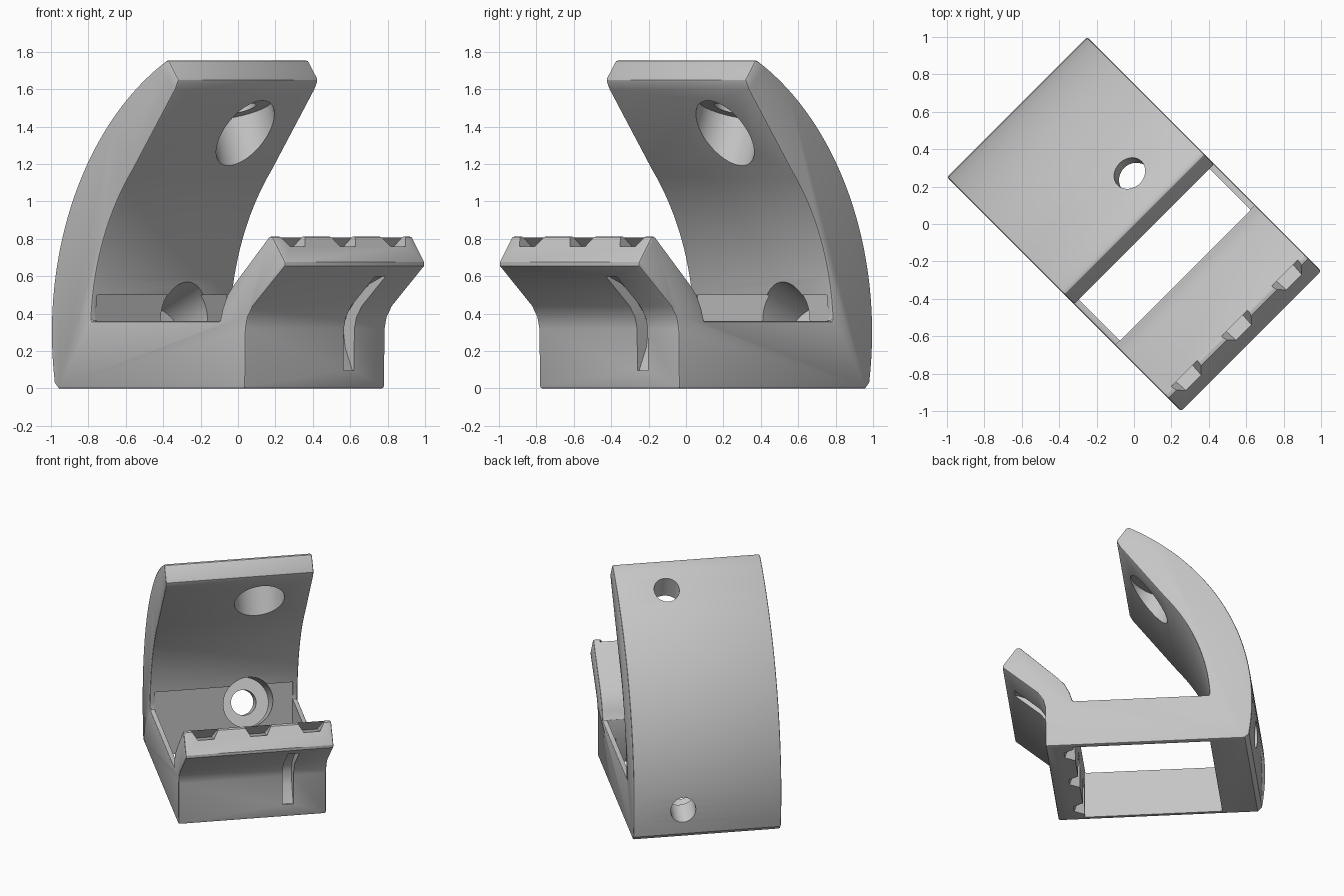
import bpy, bmesh, math
from mathutils import Vector, Matrix

if "Cube" in bpy.data.objects:
    bpy.data.objects.remove(bpy.data.objects["Cube"], do_unlink=True)

HALF = 0.53                      # half width of the bracket
ARC = Vector((0.766, 0.30))      # centre of the curved back
HOLE_Y = 0.175

grey = bpy.data.materials.new("light_grey")
grey.use_nodes = True
grey.diffuse_color = (0.56, 0.56, 0.56, 1)
grey.node_tree.nodes["Principled BSDF"].inputs["Base Color"].default_value = grey.diffuse_color


def finish(bm, name):
    bmesh.ops.recalc_face_normals(bm, faces=bm.faces)
    mesh = bpy.data.meshes.new(name)
    bm.to_mesh(mesh)
    bm.free()
    mesh.materials.append(grey)
    obj = bpy.data.objects.new(name, mesh)
    bpy.context.collection.objects.link(obj)
    return obj


def prism(name, profile, y0, y1):
    """Extrude a side profile (x, z) across the width."""
    bm = bmesh.new()
    face = bm.faces.new([bm.verts.new((x, y0, z)) for x, z in profile])
    new = bmesh.ops.extrude_face_region(bm, geom=[face])["geom"]
    bmesh.ops.translate(bm, verts=[v for v in new if isinstance(v, bmesh.types.BMVert)],
                        vec=(0, y1 - y0, 0))
    return finish(bm, name)


def wedge(name, y, rows):
    """Convex cutter from (x, half width, z) rows mirrored about y."""
    bm = bmesh.new()
    for x, w, z in rows:
        for s in (-1, 1):
            bm.verts.new((x, y + s * w, z))
    bmesh.ops.convex_hull(bm, input=bm.verts)
    return finish(bm, name)


def bore(name, start, end, radius):
    """Cylinder cutter between two side-plane points."""
    a, b = (Vector((p[0], HOLE_Y, p[1])) for p in (start, end))
    axis = b - a
    place = Matrix.Translation((a + b) / 2) @ axis.to_track_quat("Z", "Y").to_matrix().to_4x4()
    bm = bmesh.new()
    bmesh.ops.create_cone(bm, cap_ends=True, segments=48, radius1=radius, radius2=radius,
                          depth=axis.length, matrix=place)
    return finish(bm, name)


def arc(radius, z0, z1, count):
    a0, a1 = (math.asin((z - ARC.y) / radius) for z in (z0, z1))
    angles = [a0 + (a1 - a0) * i / count for i in range(count + 1)]
    return [(ARC.x - radius * math.cos(a), ARC.y + radius * math.sin(a)) for a in angles]


def apply_modifier(obj, mod):
    bpy.context.view_layer.objects.active = obj
    bpy.ops.object.modifier_apply(modifier=mod.name)


def cut(obj, cutter):
    mod = obj.modifiers.new("cut", "BOOLEAN")
    mod.operation, mod.solver, mod.object = "DIFFERENCE", "EXACT", cutter
    apply_modifier(obj, mod)
    bpy.data.objects.remove(cutter, do_unlink=True)


# Side profile: front hook, cradle floor, curved arm
hook = [(0.58, 0), (0.585, 0.32), (0.60, 0.38), (0.64, 0.44), (0.885, 0.655),
        (0.885, 0.675), (0.79, 0.81), (0.764, 0.815),
        (0.488, 0.55), (0.445, 0.50), (0.41, 0.43), (0.389, 0.36)]
inner = arc(1.35, 0.36, 1.17, 18)
tip = [(0.055, 1.60), (0.08, 1.65), (0.005, 1.755)]
outer = arc(1.65, 0.03, 1.752, 36)[::-1]
foot = [(outer[-1][0] + 0.03, 0)]
bracket = prism("curved_bracket", hook + inner + tip + outer + foot, -HALF, HALF)

# Softened outside edges
bevel = bracket.modifiers.new("soft_edges", "BEVEL")
bevel.width, bevel.segments, bevel.limit_method = 0.012, 2, "ANGLE"
bevel.angle_limit = math.radians(50)
apply_modifier(bracket, bevel)

# Open floor leaving two thin side rails
cut(bracket, prism("floor_opening", [(-0.583, -0.2), (0.389, -0.2), (0.389, 0.5), (-0.583, 0.5)],
                   -0.495, 0.495))

# Notches in the hook lip and the foot of the front wall
for y in (-0.375, 0.005, 0.385):
    cut(bracket, wedge("lip_notch", y, [(0.64, 0.07, 0.692), (0.95, 0.05, 0.806), (0.95, 0.145, 1.0)]))
    cut(bracket, wedge("foot_notch", y, [(0.385, 0.05, 0.24), (0.475, 0.03, -0.05), (0.33, 0.12, -0.05)]))

# Slot on the front of the hook
slot = [(0.70, 0.095), (0.57, 0.095), (0.515, 0.22), (0.50, 0.32), (0.53, 0.40),
        (0.60, 0.48), (0.70, 0.56), (0.80, 0.60), (0.90, 0.60)]
cut(bracket, prism("front_slot", slot, 0.215, 0.295))

# Counterbored screw holes through the arm
for start, end in (((-0.205, 1.62), (-0.125, 1.38)), ((-0.885, 0.22), (-0.585, 0.36))):
    a, b = Vector(start), Vector(end)
    d = (b - a).normalized()
    cut(bracket, bore("screw_hole", a - d * 0.25, b + d * 0.05, 0.09))
    cut(bracket, bore("counterbore", a + d * 0.13, b + d * 0.3, 0.178))

# Turn to face diagonally and shade
bracket.data.transform(Matrix.Rotation(math.radians(-45), 4, "Z"))
bpy.ops.object.select_all(action="DESELECT")
bracket.select_set(True)
bpy.context.view_layer.objects.active = bracket
bpy.ops.object.shade_smooth_by_angle(angle=math.radians(30))
